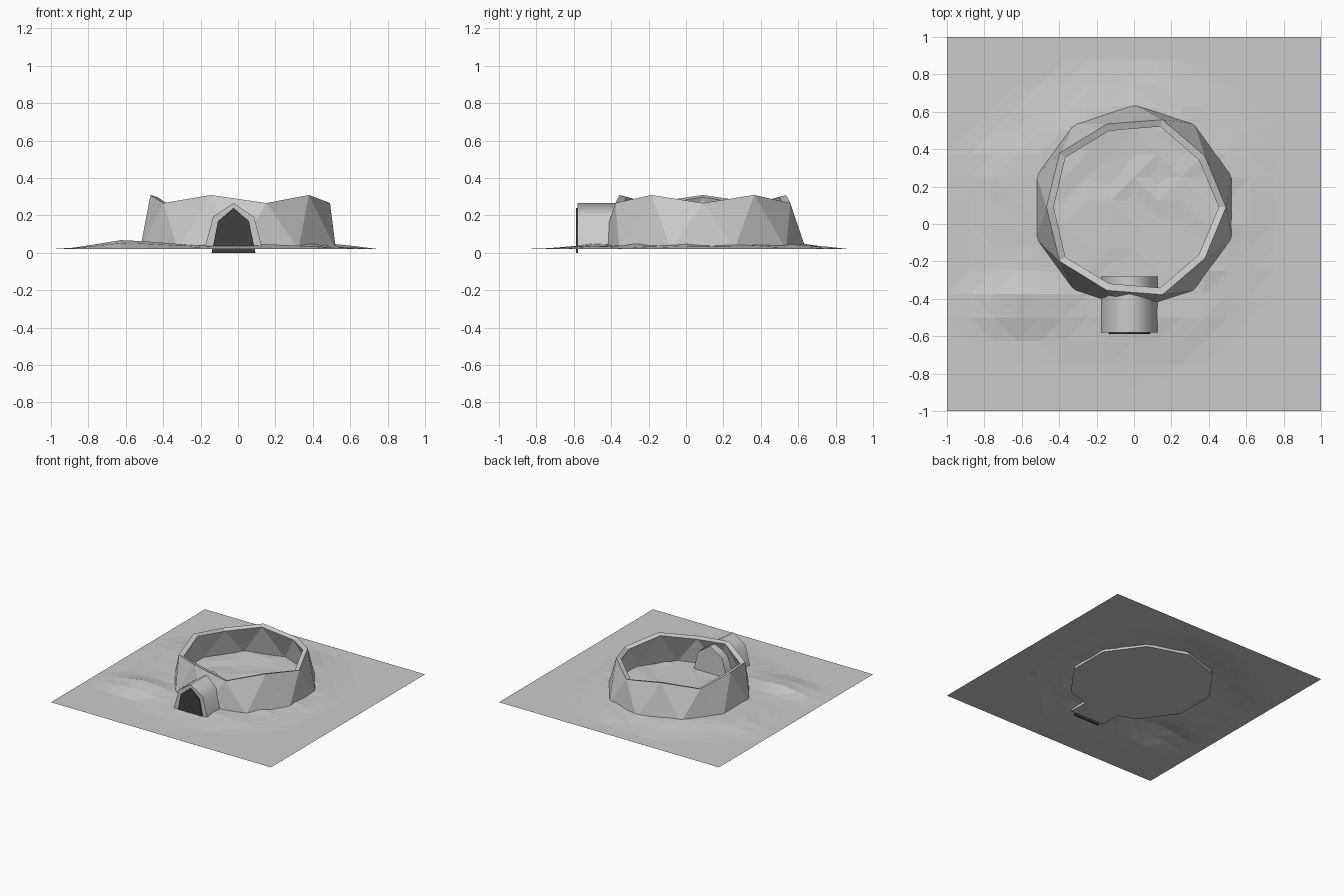
import bpy, bmesh, math, random

if "Cube" in bpy.data.objects:
    bpy.data.objects.remove(bpy.data.objects["Cube"])

random.seed(4)


def make_object(name, bm):
    mesh = bpy.data.meshes.new(name)
    bm.to_mesh(mesh)
    bm.free()
    obj = bpy.data.objects.new(name, mesh)
    bpy.context.collection.objects.link(obj)
    return obj


def bump(x, y, cx, cy, sx, sy, h):
    return h * math.exp(-((x - cx) / sx) ** 2 - ((y - cy) / sy) ** 2)


# Snowy ground: coarse triangulated grid with low drifts and a flat border
bm = bmesh.new()
bmesh.ops.create_grid(bm, x_segments=16, y_segments=16, size=1)
for v in bm.verts:
    x, y = v.co.x, v.co.y
    r = math.hypot(x * (1.1 if x > 0 else 0.95), y - 0.05)
    fall = min(1, max(0, (0.85 - r) / 0.3))
    z = fall * (0.024 + random.uniform(-0.006, 0.006))
    z += bump(x, y, -0.62, -0.42, 0.2, 0.12, 0.045)
    z += bump(x, y, -0.2, 0.5, 0.3, 0.15, 0.012)
    z += bump(x, y, -0.75, 0.3, 0.15, 0.15, 0.012)
    edge = max(abs(x), abs(y))
    v.co.z = 0.02 + (z if edge < 0.95 and z > 0.002 else 0)
bmesh.ops.triangulate(bm, faces=bm.faces[:])
make_object("snow_ground", bm)

# Unfinished dome: lowest band of an icosphere, closed floor, thick wall
bm = bmesh.new()
bmesh.ops.create_icosphere(bm, subdivisions=2, radius=0.55)
bmesh.ops.delete(bm, geom=[v for v in bm.verts if v.co.z < -0.01 or v.co.z > 0.32],
                 context='VERTS')
low = [e for e in bm.edges if e.is_boundary and all(abs(v.co.z) < 0.01 for v in e.verts)]
bmesh.ops.contextual_create(bm, geom=low)
bmesh.ops.recalc_face_normals(bm, faces=bm.faces[:])
floor = max(bm.faces, key=lambda f: len(f.verts))
floor.normal_update()
if floor.normal.z > 0:
    bmesh.ops.reverse_faces(bm, faces=bm.faces[:])
dome = make_object("dome_wall", bm)
dome.location = (0, 0.09, 0.02)
solid = dome.modifiers.new("wall", 'SOLIDIFY')
solid.thickness = 0.04
solid.offset = -1


def arch(name, rx, rz, z0, y0, y1):
    """Half octagon prism running along y."""
    bm = bmesh.new()
    pts = [(-0.024 + rx * math.cos(math.radians(a)), y0, z0 + rz * math.sin(math.radians(a)))
           for a in range(0, 181, 45)]
    face = bm.faces.new([bm.verts.new(p) for p in pts])
    out = bmesh.ops.extrude_face_region(bm, geom=[face])
    for g in out["geom"]:
        if isinstance(g, bmesh.types.BMVert):
            g.co.y = y1
    bmesh.ops.recalc_face_normals(bm, faces=bm.faces[:])
    return make_object(name, bm)


# Entrance tunnel and dark doorway
tunnel = arch("entrance_tunnel", 0.155, 0.245, 0.02, -0.58, -0.28)
door = arch("doorway", 0.117, 0.24, 0.0, -0.589, -0.577)
dark = bpy.data.materials.new("dark_opening")
dark.diffuse_color = (0.05, 0.05, 0.05, 1)
dark.use_nodes = True
dark.node_tree.nodes["Principled BSDF"].inputs["Base Color"].default_value = dark.diffuse_color
door.data.materials.append(dark)

bpy.ops.object.select_all(action='DESELECT')
tunnel.select_set(True)
bpy.context.view_layer.objects.active = tunnel
bpy.ops.object.shade_smooth_by_angle(angle=math.radians(70))
